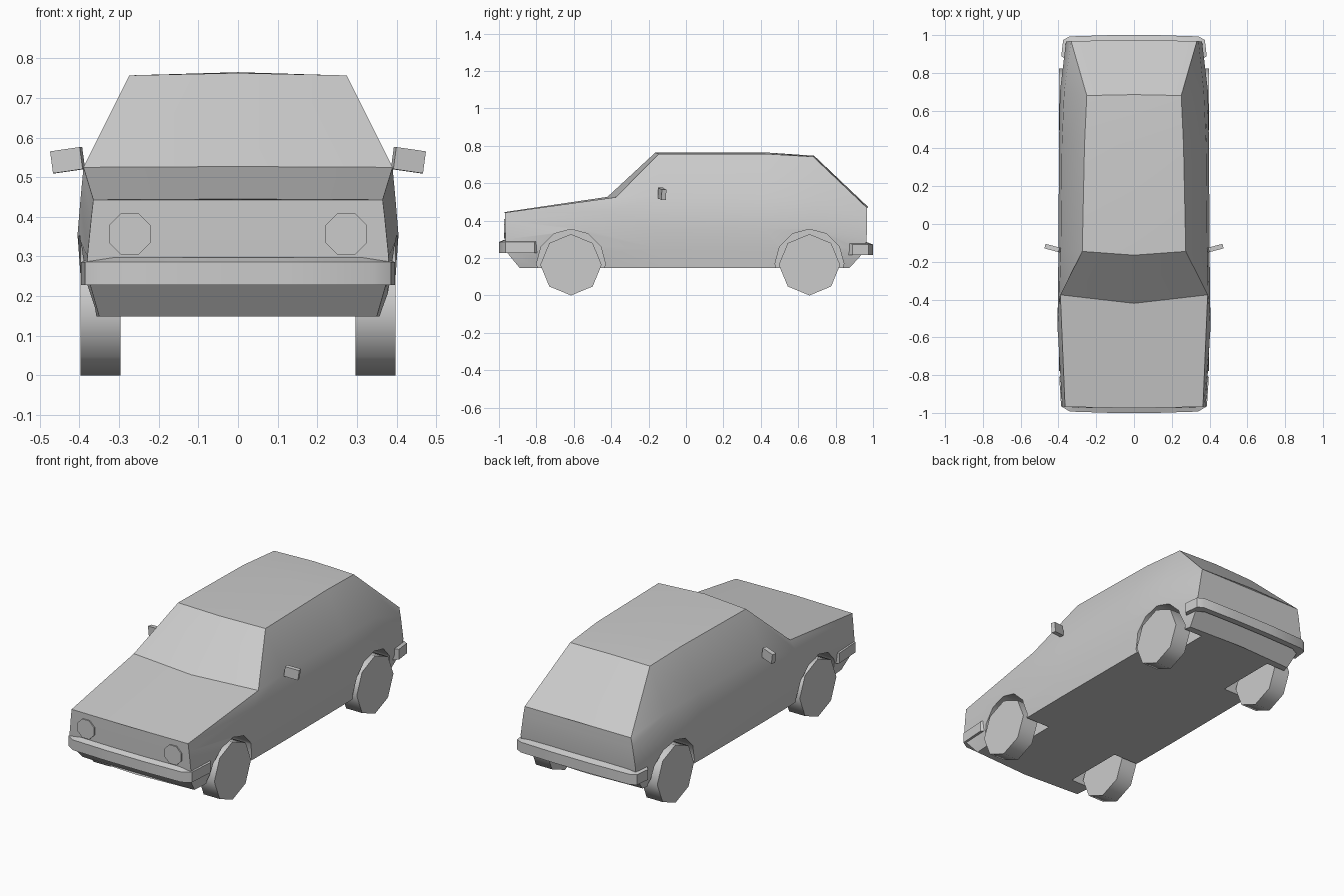
import bpy, bmesh, math
from mathutils import Vector, Matrix

cube = bpy.data.objects.get("Cube")
if cube:
    bpy.data.objects.remove(cube)

grey = bpy.data.materials.new("plain_grey")
grey.use_nodes = True
COLOUR = (0.6, 0.6, 0.6, 1)
grey.diffuse_color = COLOUR
grey.node_tree.nodes["Principled BSDF"].inputs["Base Color"].default_value = COLOUR


def make(name, bm):
    bmesh.ops.recalc_face_normals(bm, faces=bm.faces)
    mesh = bpy.data.meshes.new(name)
    bm.to_mesh(mesh)
    bm.free()
    mesh.materials.append(grey)
    obj = bpy.data.objects.new(name, mesh)
    bpy.context.collection.objects.link(obj)
    return obj


def activate(obj):
    bpy.ops.object.select_all(action='DESELECT')
    obj.select_set(True)
    bpy.context.view_layer.objects.active = obj


def smooth(obj, degrees):
    activate(obj)
    bpy.ops.object.shade_smooth_by_angle(angle=math.radians(degrees))


def loft(name, rings):
    """Skin closed rings; the ends are filled with left-to-right strips."""
    bm = bmesh.new()
    loops = [[bm.verts.new(p) for p in ring] for ring in rings]
    n = len(loops[0])
    for a, b in zip(loops, loops[1:]):
        for i in range(n):
            j = (i + 1) % n
            bm.faces.new((a[i], a[j], b[j], b[i]))
    for end in (loops[0], loops[-1]):
        for i in range(n // 2):
            face = [end[i], end[i + 1], end[-i - 1], end[-i]]
            bm.faces.new(list(dict.fromkeys(face)))
    return make(name, bm)


def prism(name, sides, radius, length, centre, axis, turn=0.0):
    bm = bmesh.new()
    spin = Matrix.Rotation(math.pi / 2, 4, 'Y' if axis == 'X' else 'X')
    bmesh.ops.create_cone(bm, cap_ends=True, segments=sides, radius1=radius,
                          radius2=radius, depth=length,
                          matrix=Matrix.Translation(centre) @ spin @ Matrix.Rotation(turn, 4, 'Z'))
    return make(name, bm)


# Body: half sections from roof centre down to floor centre, front to back
SECTIONS = [
    [(0, -.975, .445), (.365, -.968, .443), (.37, -.967, .40), (.38, -.965, .30), (.375, -.962, .235), (.35, -.89, .148), (0, -.91, .148)],
    [(0, -.42, .527), (.39, -.375, .525), (.397, -.42, .45), (.405, -.55, .355), (.398, -.50, .25), (.385, -.42, .148), (0, -.42, .148)],
    [(0, -.165, .763), (.274, -.145, .757), (.388, -.145, .53), (.4, -.145, .355), (.397, -.145, .25), (.387, -.145, .148), (0, -.145, .148)],
    [(0, .42, .765), (.262, .42, .757), (.382, .42, .53), (.397, .42, .355), (.394, .42, .25), (.385, .42, .148), (0, .42, .148)],
    [(0, .685, .747), (.25, .68, .742), (.37, .70, .52), (.392, .70, .355), (.388, .70, .25), (.375, .70, .148), (0, .70, .148)],
    [(0, .975, .472), (.333, .968, .468), (.342, .968, .42), (.36, .966, .30), (.358, .955, .235), (.34, .875, .148), (0, .89, .148)],
]
body = loft("body", [half + [(-x, y, z) for x, y, z in half[-2:0:-1]] for half in SECTIONS])

# Wheels and the arches cut for them
FRONT_AXLE, REAR_AXLE = -.615, .66
cutters = []
for end, y in (("front", FRONT_AXLE), ("rear", REAR_AXLE)):
    for side, s in (("left", 1), ("right", -1)):
        wheel = prism(f"{end}_{side}_wheel", 8, .164, .1, (s * .347, y, .164), 'X')
        smooth(wheel, 50)
        cutters.append(prism("arch_cutter", 12, .184, .24, (s * .35, y, .17), 'X'))
for cutter in cutters:
    cut = body.modifiers.new("arch", 'BOOLEAN')
    cut.operation = 'DIFFERENCE'
    cut.solver = 'EXACT'
    cut.object = cutter
    activate(body)
    bpy.ops.object.modifier_apply(modifier=cut.name)
    bpy.data.objects.remove(cutter)
smooth(body, 32)


# Wrap-around bumpers, swept along a half path mirrored in x
def bumper(name, half_path, low, high, inset):
    path = half_path + [(-x, y) for x, y in reversed(half_path)]
    rings = []
    for x, y in path:
        inner = Vector((x, y)) * (1 - inset / Vector((x, y)).length)
        inner.x = x - math.copysign(inset, x)
        mid = high - .012
        rings.append([(inner.x, inner.y, low), (x, y, low), (x, y, mid), (inner.x, inner.y, high)])
    bm = bmesh.new()
    loops = [[bm.verts.new(p) for p in ring] for ring in rings]
    for a, b in zip(loops, loops[1:]):
        for i in range(4):
            j = (i + 1) % 4
            bm.faces.new((a[i], a[j], b[j], b[i]))
    bm.faces.new(loops[0])
    bm.faces.new(loops[-1])
    return make(name, bm)


smooth(bumper("front_bumper", [(.396, -.81), (.386, -.965), (.34, -.993), (.12, -1)], .228, .298, .03), 35)
smooth(bumper("rear_bumper", [(.385, .89), (.375, .975), (.34, .993), (.12, 1)], .215, .285, .035), 35)

# Headlights and door mirrors
for side, s in (("left", 1), ("right", -1)):
    prism(f"{side}_headlight", 8, .057, .008, (s * .273, -.97, .357), 'Y', math.pi / 8)
    bm = bmesh.new()
    place = (Matrix.Translation((s * .43, -.128, .543))
             @ Matrix.Rotation(s * math.radians(15), 4, 'Z')
             @ Matrix.Rotation(s * math.radians(8), 4, 'Y')
             @ Matrix.Diagonal((.078, .025, .056, 1)))
    bmesh.ops.create_cube(bm, size=1, matrix=place)
    make(f"{side}_mirror", bm)
